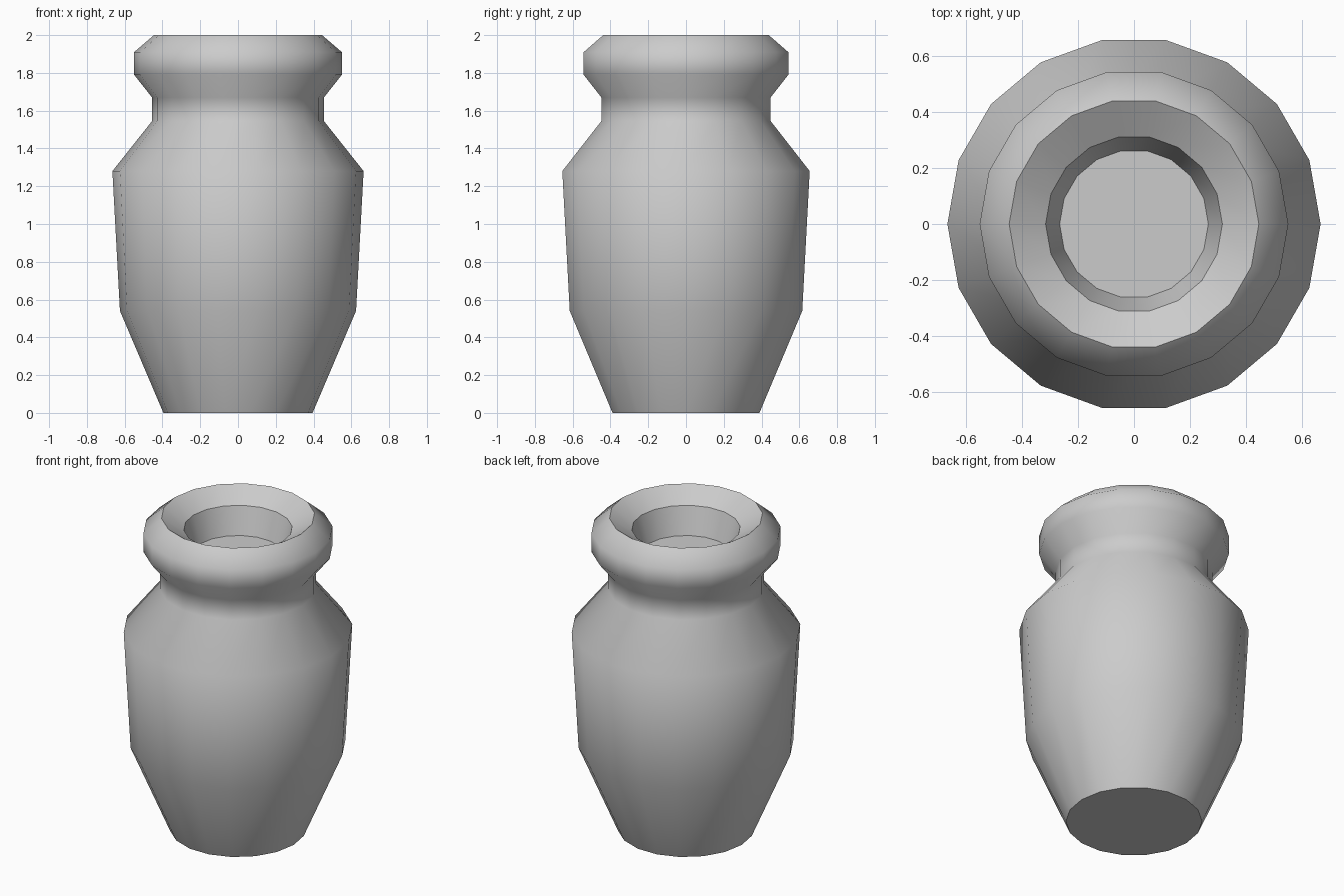
import bpy, bmesh
from math import cos, sin, tau

if "Cube" in bpy.data.objects:
    bpy.data.objects.remove(bpy.data.objects["Cube"])

SIDES = 18
# Profile (radius, z, sharp ring) from the base up, over the lip and into the mouth
profile = [
    (0.395, 0.00, True), (0.625, 0.54, False), (0.665, 1.28, False),
    (0.455, 1.545, False), (0.455, 1.67, False), (0.55, 1.79, False),
    (0.55, 1.91, False), (0.445, 2.00, True), (0.315, 1.92, True),
    (0.265, 1.75, True),
]

bm = bmesh.new()
rings = [[bm.verts.new((r * cos(tau * i / SIDES), r * sin(tau * i / SIDES), z))
          for i in range(SIDES)] for r, z, _ in profile]

# Walls
for low, high in zip(rings, rings[1:]):
    for i in range(SIDES):
        j = (i + 1) % SIDES
        bm.faces.new((low[i], low[j], high[j], high[i]))

# Base and recessed mouth floor
bm.faces.new(rings[0][::-1])
bm.faces.new(rings[-1])

# Smooth shading with crisp base, rim and mouth edges
for f in bm.faces:
    f.smooth = True
for ring, (_, _, sharp) in zip(rings, profile):
    for i in range(SIDES):
        bm.edges.get((ring[i], ring[(i + 1) % SIDES])).smooth = not sharp

mesh = bpy.data.meshes.new("vase")
bm.to_mesh(mesh)
bm.free()
vase = bpy.data.objects.new("vase", mesh)
bpy.context.collection.objects.link(vase)
